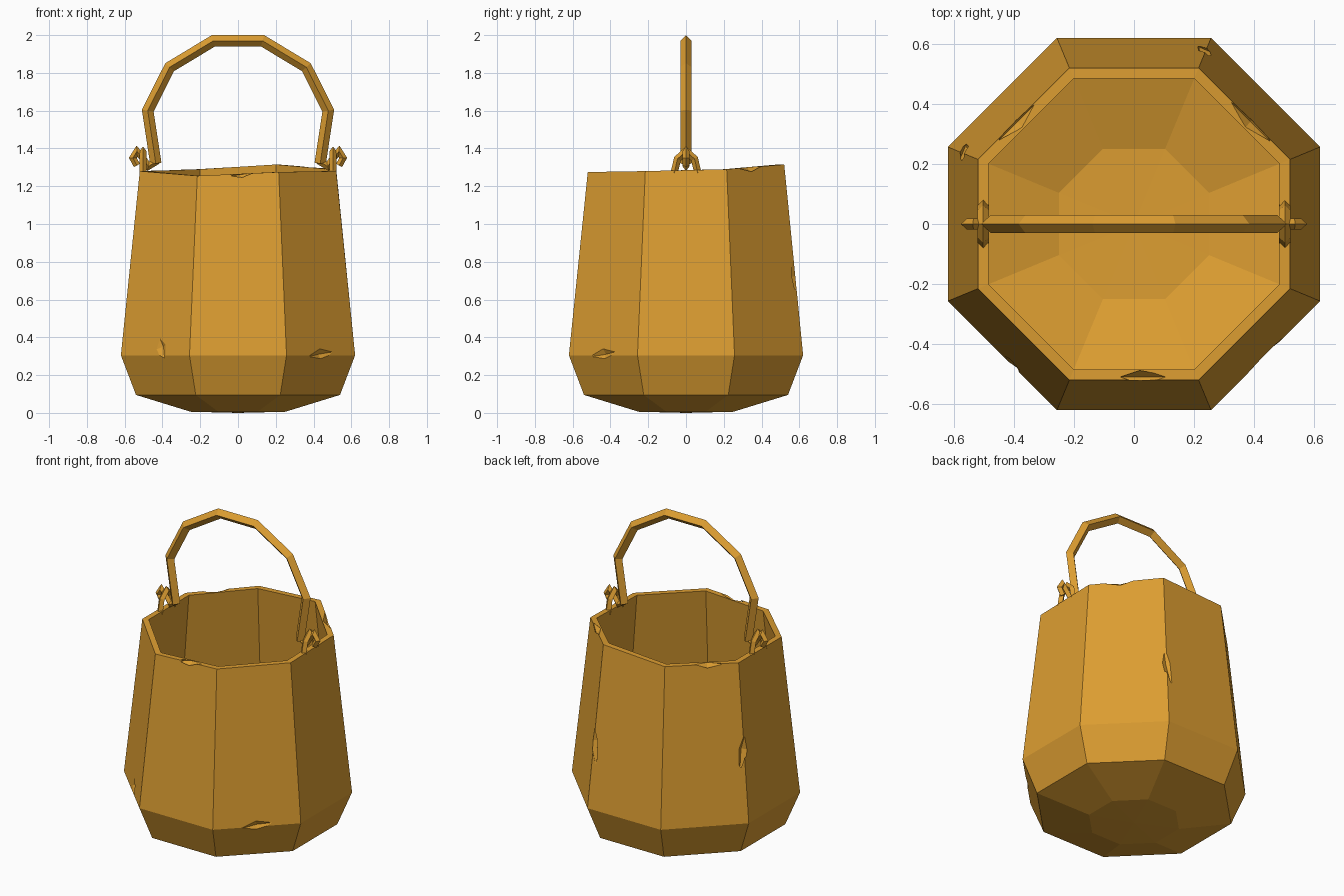
import bpy, bmesh
from math import pi, cos, sin, radians
from mathutils import Vector, Matrix

if "Cube" in bpy.data.objects:
    bpy.data.objects.remove(bpy.data.objects["Cube"], do_unlink=True)

ochre = bpy.data.materials.new("ochre")
ochre.use_nodes = True
COLOR = (0.72, 0.34, 0.031, 1)
ochre.diffuse_color = COLOR
bsdf = next(n for n in ochre.node_tree.nodes if n.type == 'BSDF_PRINCIPLED')
bsdf.inputs["Base Color"].default_value = COLOR
bsdf.inputs["Roughness"].default_value = 0.8


def make(name, bm):
    bmesh.ops.recalc_face_normals(bm, faces=bm.faces)
    mesh = bpy.data.meshes.new(name)
    bm.to_mesh(mesh)
    bm.free()
    mesh.materials.append(ochre)
    ob = bpy.data.objects.new(name, mesh)
    bpy.context.collection.objects.link(ob)
    return ob


def bridge(bm, a, b):
    n = len(a)
    for i in range(n):
        bm.faces.new((a[i], a[(i + 1) % n], b[(i + 1) % n], b[i]))


def sweep(name, path, r, plane, closed_ends=True):
    """Diamond-section bar along a flat path; plane maps (u, v, depth) to 3D."""
    bm = bmesh.new()
    pts = [Vector(p) for p in path]
    rings = []
    for i, p in enumerate(pts):
        d0 = (p - pts[max(i - 1, 0)]).normalized()
        d1 = (pts[min(i + 1, len(pts) - 1)] - p).normalized()
        t = (d0 + d1).normalized()
        n = Vector((-t.y, t.x))
        miter = r / max(0.6, t.dot(d1 if d1.length else d0))
        ring = [(p + n * miter, 0), (p, r), (p - n * miter, 0), (p, -r)]
        rings.append([bm.verts.new(plane(q.x, q.y, w)) for q, w in ring])
    for a, b in zip(rings, rings[1:]):
        bridge(bm, a, b)
    bm.faces.new(rings[0])
    bm.faces.new(rings[-1])
    return make(name, bm)


# Bucket: octagonal shell, listed as (flat-to-centre distance, height)
RIM = 1.28
rim_wobble = [0.01, 0.035, 0.01, 0, 0, -0.025, -0.005, 0]
profile = [(0.25, 0.006), (0.54, 0.095), (0.62, 0.305), (0.52, RIM),
           (0.485, RIM), (0.583, 0.315), (0.51, 0.125), (0.25, 0.04)]
bm = bmesh.new()
rings = []
for flat, z in profile:
    ring = []
    for i in range(8):
        a = (i + 0.5) * pi / 4
        rad = flat / cos(pi / 8)
        dz = rim_wobble[i] if z == RIM else 0
        ring.append(bm.verts.new((rad * cos(a), rad * sin(a), z + dz)))
    rings.append(ring)
for a, b in zip(rings, rings[1:]):
    bridge(bm, a, b)
for ring, z in ((rings[0], 0), (rings[-1], 0.036)):
    hub = bm.verts.new((0, 0, z))
    for i in range(8):
        bm.faces.new((ring[i], ring[(i + 1) % 8], hub))
bucket = make("bucket", bm)

# Chips and dents: (position, facing angle, half size out / along / up, roll)
chips = [((-0.41, -0.47, 0.35), 225, (0.022, 0.05, 0.10), 20),
         ((0.44, -0.44, 0.31), 315, (0.022, 0.11, 0.04), 8),
         ((0.24, 0.58, 0.72), 67, (0.025, 0.04, 0.16), 10),
         ((-0.57, 0.24, 0.75), 157, (0.025, 0.04, 0.14), -10),
         ((0.39, 0.34, 1.30), 45, (0.025, 0.10, 0.03), 5),
         ((-0.39, 0.34, 1.285), 135, (0.025, 0.10, 0.03), -5),
         ((0.02, -0.51, 1.262), 270, (0.025, 0.10, 0.03), 8)]
bm = bmesh.new()
for pos, facing, size, roll in chips:
    m = (Matrix.Translation(pos) @ Matrix.Rotation(radians(facing), 4, 'Z')
         @ Matrix.Rotation(radians(roll), 4, 'X') @ Matrix.Diagonal((*size, 1)))
    bmesh.ops.create_uvsphere(bm, u_segments=4, v_segments=2, radius=1, matrix=m)
cutter = make("chip_cutter", bm)
cutter.hide_render = True
mod = bucket.modifiers.new("chips", 'BOOLEAN')
mod.operation, mod.solver, mod.object = 'DIFFERENCE', 'EXACT', cutter
bpy.context.view_layer.objects.active = bucket
bpy.ops.object.modifier_apply(modifier=mod.name)
bpy.data.objects.remove(cutter, do_unlink=True)

# Handle: faceted arch
half = [(0.435, 1.32), (0.478, 1.6), (0.362, 1.83), (0.13, 1.97)]
arch = half + [(-x, z) for x, z in reversed(half)]
sweep("handle", arch, 0.03, lambda u, v, w: (u, w, v))

# Hooked handle ends and the eyelets they pass through
hook = [(0.425, 1.335), (0.475, 1.305), (0.505, 1.35), (0.535, 1.385),
        (0.557, 1.35), (0.535, 1.31)]
eyelet = [(-0.065, 1.26), (-0.045, 1.345), (0, 1.385), (0.045, 1.345), (0.065, 1.26)]
for side, s in (("left", 1), ("right", -1)):
    sweep(side + "_hook", hook, 0.018, lambda u, v, w: (s * u, w, v))
    sweep(side + "_eyelet", eyelet, 0.019, lambda u, v, w: (s * (0.503 + w), u, v))
